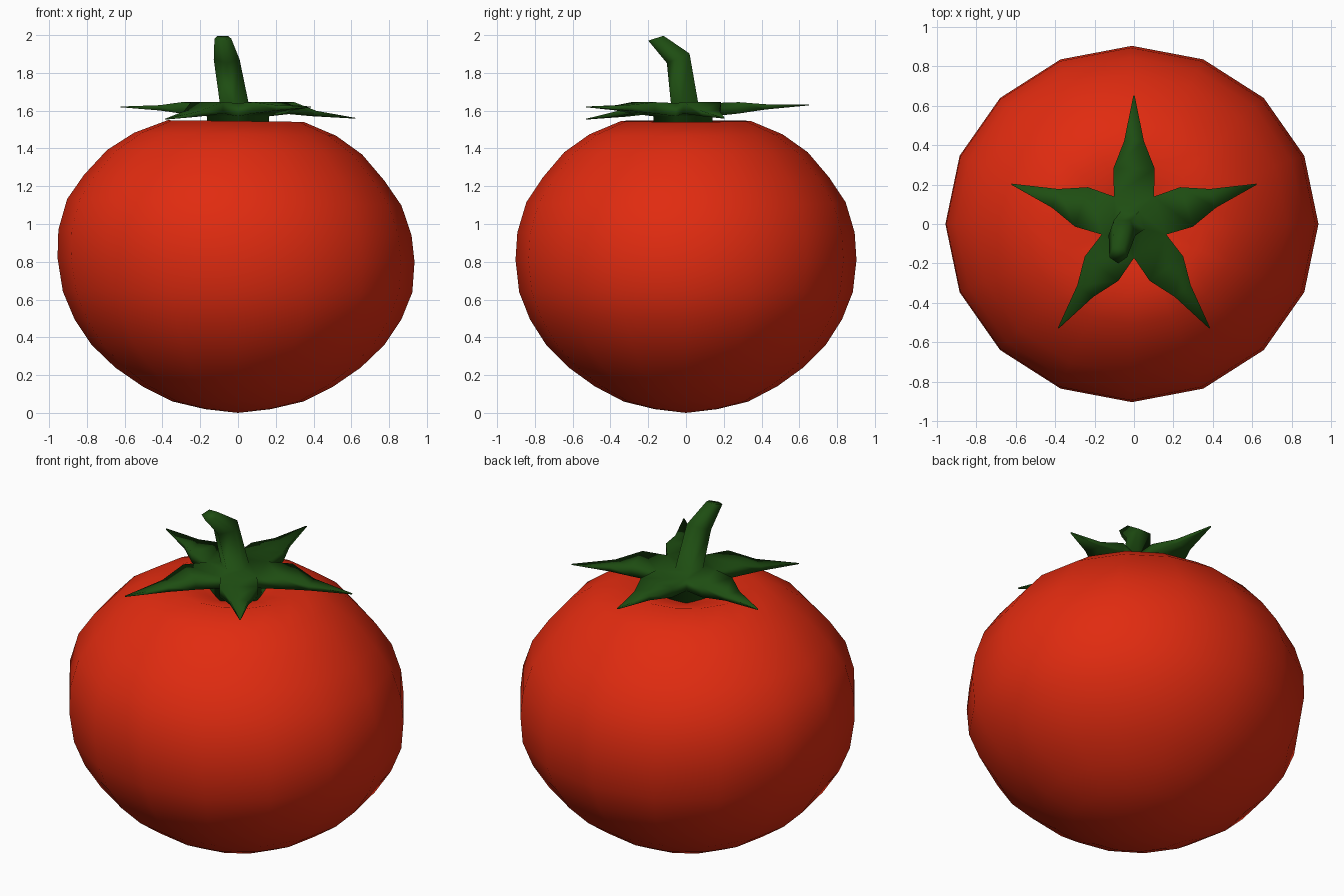
import bpy, bmesh, math
from mathutils import Vector, Matrix

if "Cube" in bpy.data.objects:
    bpy.data.objects.remove(bpy.data.objects["Cube"])


def make_object(name, bm, color):
    bmesh.ops.recalc_face_normals(bm, faces=bm.faces)
    mesh = bpy.data.meshes.new(name)
    bm.to_mesh(mesh)
    bm.free()
    for p in mesh.polygons:
        p.use_smooth = True
    mat = bpy.data.materials.new(name + "_material")
    mat.diffuse_color = (*color, 1)
    mat.use_nodes = True
    mat.node_tree.nodes["Principled BSDF"].inputs["Base Color"].default_value = mat.diffuse_color
    mesh.materials.append(mat)
    ob = bpy.data.objects.new(name, mesh)
    bpy.context.collection.objects.link(ob)
    return ob


def ring(bm, n, r, center, start=0.0, tilt=0.0):
    rot = Matrix.Rotation(tilt, 3, 'X')
    return [bm.verts.new(Vector(center) + rot @ Vector((r * math.cos(start + math.tau * i / n),
                                                        r * math.sin(start + math.tau * i / n), 0)))
            for i in range(n)]


def bridge(bm, a, b):
    n = len(a)
    for i in range(n):
        j = (i + 1) % n
        bm.faces.new((a[i], a[j], b[j], b[i]))


# Fruit: lathed profile with a dimple, slightly narrower front to back and leaning
profile = [(0.175, 0.02), (0.345, 0.06), (0.505, 0.14), (0.65, 0.24), (0.775, 0.36),
           (0.865, 0.495), (0.925, 0.64), (0.945, 0.81), (0.935, 0.955), (0.885, 1.115),
           (0.795, 1.245), (0.675, 1.38), (0.535, 1.475), (0.36, 1.545), (0.18, 1.495)]
bm = bmesh.new()
rings = [ring(bm, 16, r, (0, 0, z)) for r, z in profile]
for a, b in zip(rings, rings[1:]):
    bridge(bm, a, b)
for end, z in ((rings[0], 0.0), (rings[-1], 1.47)):
    pole = bm.verts.new((0, 0, z))
    for i in range(16):
        bm.faces.new((end[i], end[(i + 1) % 16], pole))
for v in bm.verts:
    v.co.y *= 0.955
    lean = max(0, math.sin(math.pi * (v.co.z - 0.6) / 1.2)) if v.co.z > 0.6 else 0
    v.co.z -= 0.02 * v.co.x * lean
    v.co.x -= 0.02 * lean
make_object("tomato_fruit", bm, (0.75, 0.024, 0.005))

# Calyx: five-sided base whose upper sides grow into leaves and whose top grows into the stem
bm = bmesh.new()
START = math.radians(54)
low = ring(bm, 5, 0.172, (0, 0, 1.46), START)
mid = ring(bm, 5, 0.172, (0, 0, 1.57), START)
top = ring(bm, 5, 0.172, (0, 0, 1.64), START)
bm.faces.new(low)
bridge(bm, low, mid)

# Leaves: box sections tapering to a point, each tip at its own height
tip_heights = [1.63, 1.62, 1.555, 1.62, 1.56]
for i, tip_z in enumerate(tip_heights):
    j = (i + 1) % 5
    ang = START + math.tau * (i + 0.5) / 5
    out = Vector((math.cos(ang), math.sin(ang), 0))
    side = Vector((-out.y, out.x, 0))
    prev = [mid[i], mid[j], top[j], top[i]]
    mid_z = 0.5 * (1.61 + tip_z)
    for r, w, z, t in ((0.28, 0.105, 1.615, 0.03), (0.42, 0.05, mid_z, 0.014),
                       (0.652, 0.003, tip_z, 0.002)):
        cur = [bm.verts.new(out * r + side * (sx * w) + Vector((0, 0, z + sz * t)))
               for sx, sz in ((-1, -1), (1, -1), (1, 1), (-1, 1))]
        bridge(bm, prev, cur)
        prev = cur
    bm.faces.new(prev)

# Stem: bent five-sided stalk
prev = top
for r, c, tilt in ((0.08, (-0.02, 0.0, 1.64), 0.0), (0.072, (-0.06, -0.035, 1.88), 0.4),
                   (0.047, (-0.08, -0.155, 1.985), 0.3)):
    cur = ring(bm, 5, r, c, START, tilt)
    bridge(bm, prev, cur)
    prev = cur
bm.faces.new(prev)
make_object("stem_and_leaves", bm, (0.013, 0.075, 0.006))
